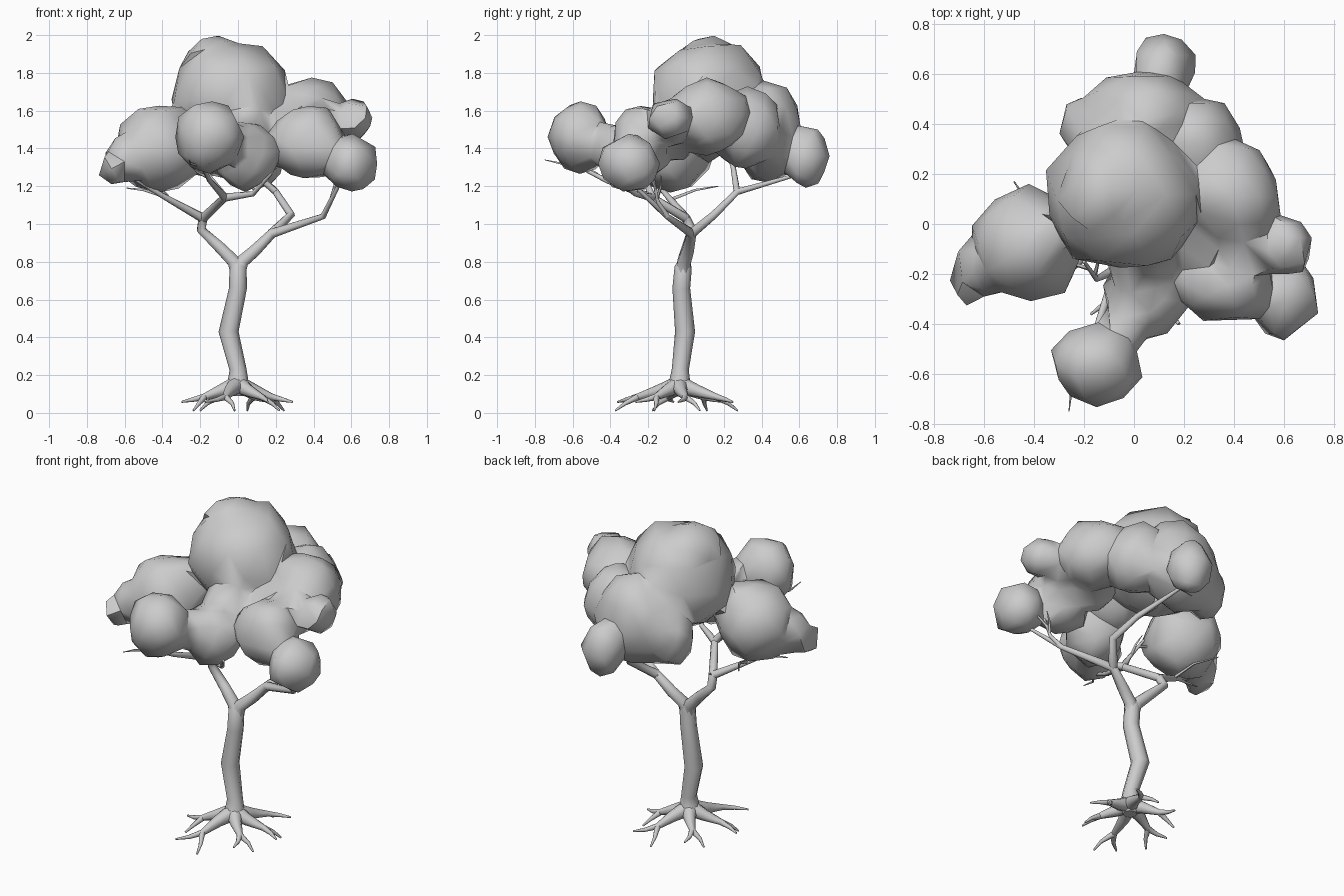
import bpy, bmesh, random
from math import cos, sin, radians
from mathutils import Vector

random.seed(11)


def activate(ob):
    bpy.ops.object.select_all(action='DESELECT')
    ob.select_set(True)
    bpy.context.view_layer.objects.active = ob


def limbs(name, paths, sides_res=2):
    """Tapered tubes through (x, y, z, radius) points, as one mesh."""
    cu = bpy.data.curves.new(name, 'CURVE')
    cu.dimensions = '3D'
    cu.bevel_depth = 1.0
    cu.bevel_resolution = sides_res
    cu.use_fill_caps = True
    for path in paths:
        sp = cu.splines.new('POLY')
        sp.points.add(len(path) - 1)
        for pt, (x, y, z, r) in zip(sp.points, path):
            pt.co = (x, y, z, 1)
            pt.radius = r
    ob = bpy.data.objects.new(name, cu)
    bpy.context.collection.objects.link(ob)
    activate(ob)
    bpy.ops.object.convert(target='MESH')
    bpy.ops.object.shade_smooth_by_angle(angle=radians(60))


# Trunk
limbs("trunk", [[(0, -.035, .09, .04), (0, -.035, .13, .07), (0, -.033, .17, .055), (0, -.03, .23, .045),
                 (-.05, -.005, .43, .053), (0, -.025, .66, .047), (0, -.015, .77, .046),
                 (0, -.005, .81, .03)]])

# Main branches
left = (-.185, .0, 1.03, .025)
fork = (.18, .03, .95, .027)
mid = (-.07, -.18, 1.14, .022)
back = (.2, .27, 1.17, .018)
elbow = (.45, -.1, 1.04, .016)
branches = [
    [(0, -.02, .72, .038), (-.02, -.01, .8, .038), (-.1, .01, .88, .032), (-.195, .03, .97, .026), left],
    [left, (-.4, -.1, 1.15, .015), (-.6, -.2, 1.27, .008)],
    [left, mid, (-.15, -.42, 1.23, .014), (-.2, -.62, 1.33, .007)],
    [mid, (.08, -.27, 1.16, .014), (.18, -.4, 1.27, .007)],
    [mid, (-.15, -.22, 1.25, .012), (-.2, -.15, 1.35, .007)],
    [(0, -.02, .72, .038), (.02, -.01, .8, .038), (.09, .01, .86, .034), fork, elbow,
     (.53, -.27, 1.2, .01), (.55, -.3, 1.28, .007)],
    [elbow, (.49, -.15, 1.12, .01), (.52, -.17, 1.23, .007)],
    [fork, (.28, .15, 1.05, .022), back, (.13, .55, 1.25, .01), (.12, .62, 1.3, .006)],
    [back, (.05, .25, 1.3, .014), (0, .2, 1.45, .008)],
]
limbs("branches", branches)

# Thin twigs near the branch tips
twigs = []
for b in branches[1:]:
    a, e = Vector(b[-2][:3]), Vector(b[-1][:3])
    d = (e - a).normalized()
    for t in (.15, .6):
        s = a.lerp(e, t)
        side = Vector((random.uniform(-1, 1), random.uniform(-1, 1), random.uniform(-.1, .3)))
        m = s + (d * .5 + side).normalized() * .07
        n = m + (d + side * .5).normalized() * .06
        twigs.append([(*s, .009), (*m, .006), (*n, .002)])
twigs.append([(-.36, -.08, 1.13, .01), (-.4, .05, 1.18, .007), (-.48, .17, 1.2, .003)])
twigs.append([(-.4, -.1, 1.15, .01), (-.5, -.14, 1.18, .007), (-.59, -.15, 1.19, .003)])
twigs.append([(-.17, -.55, 1.3, .008), (-.25, -.66, 1.32, .006), (-.26, -.75, 1.34, .002)])
limbs("twigs", twigs, 1)

# Spreading roots, each forking near its end
roots = []
for deg, length in ((5, .29), (62, .34), (125, .27), (192, .3), (248, .37), (310, .28)):
    def out(d, a, z, r):
        d *= length
        return (d * cos(radians(deg + a)), -.035 + d * sin(radians(deg + a)), z, r)
    k = out(.62, 5, .085, .018)
    roots += [[out(0, 0, .15, .05), out(.3, 0, .118, .034), k, out(.82, 0, .07, .012), out(1, -6, .058, .005)],
              [k, out(.78, 16, .05, .011), out(.92, 19, .012, .005)]]
limbs("roots", roots)

# Foliage lobes: centre and half-size
lobes = [
    (-.05, .12, 1.66, .32, .31, .31), (-.11, .13, 1.82, .19, .2, .18),
    (-.42, -.08, 1.4, .23, .22, .23), (-.57, -.16, 1.35, .14, .13, .13),
    (-.66, -.22, 1.3, .08, .1, .09),
    (-.15, -.56, 1.46, .18, .16, .19), (-.04, -.42, 1.42, .1, .1, .12),
    (.04, -.3, 1.37, .16, .17, .19), (.03, -.14, 1.48, .15, .14, .14),
    (.37, -.24, 1.43, .19, .16, .21), (.6, -.3, 1.32, .14, .16, .15),
    (.61, -.09, 1.56, .1, .12, .11), (.45, -.1, 1.53, .16, .14, .12),
    (.39, .11, 1.57, .2, .23, .2), (.27, -.06, 1.48, .13, .15, .15),
    (.04, .44, 1.48, .25, .18, .27), (-.18, .4, 1.42, .12, .12, .17),
    (.12, .63, 1.36, .125, .13, .165), (.25, .32, 1.5, .18, .19, .22),
]
bm = bmesh.new()
for x, y, z, a, b, c in lobes:
    vs = bmesh.ops.create_icosphere(bm, subdivisions=2, radius=1)['verts']
    for v in vs:
        n = v.co * random.uniform(.92, 1.1)
        v.co = (x + n.x * a, y + n.y * b, min(z + n.z * c, 2))
me = bpy.data.meshes.new("foliage")
bm.to_mesh(me)
bm.free()
foliage = bpy.data.objects.new("foliage", me)
bpy.context.collection.objects.link(foliage)

# Fuse the lobes into one canopy, then reduce it to large facets
rm = foliage.modifiers.new("fuse", 'REMESH')
rm.mode = 'VOXEL'
rm.voxel_size = .02
dec = foliage.modifiers.new("facet", 'DECIMATE')
dec.ratio = .025
activate(foliage)
bpy.ops.object.convert(target='MESH')
bpy.ops.object.shade_smooth_by_angle(angle=radians(50))
